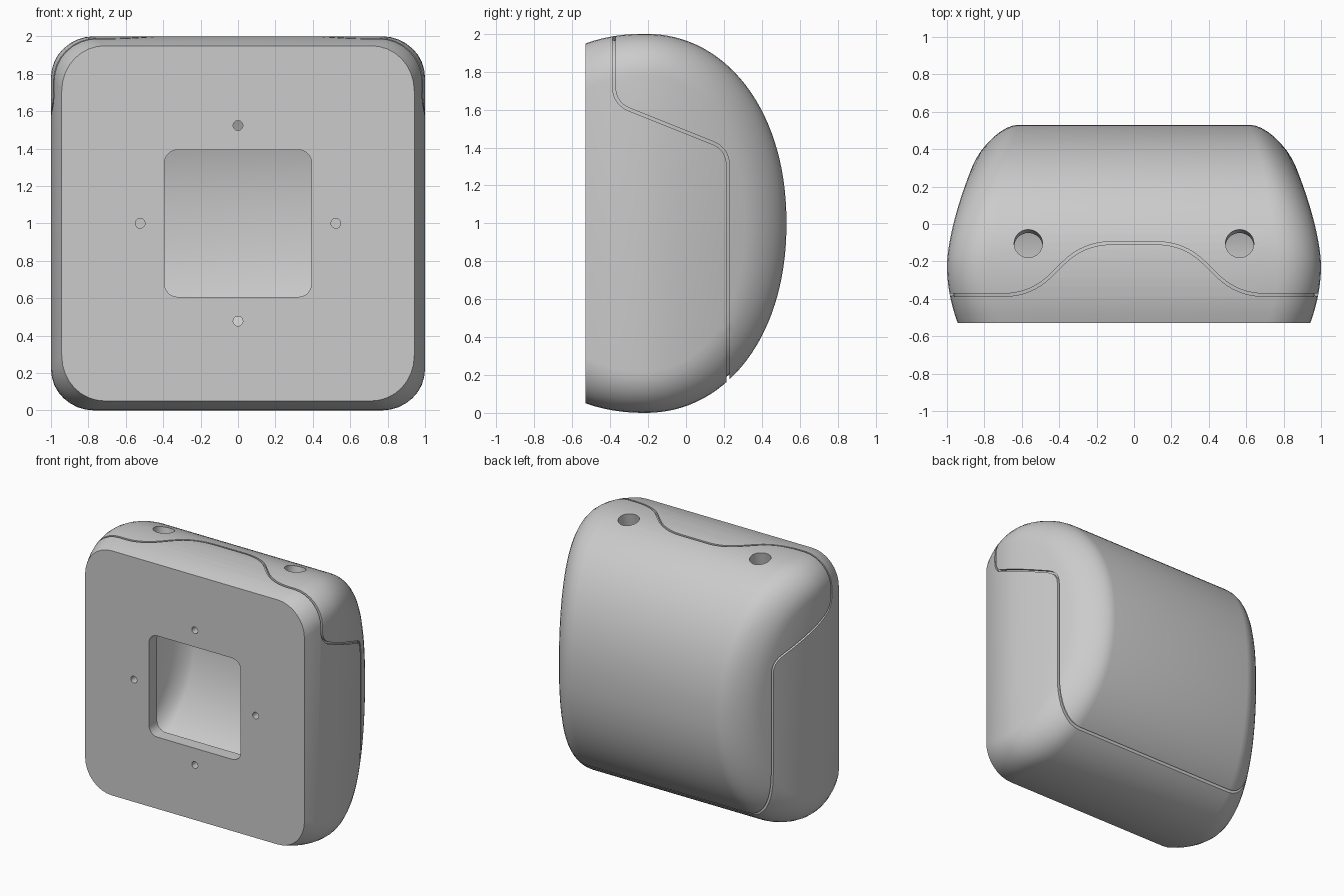
import bpy, bmesh
from math import sin, cos, acos, pi, radians, copysign
from mathutils import Vector

if "Cube" in bpy.data.objects:
    bpy.data.objects.remove(bpy.data.objects["Cube"], do_unlink=True)

FRONT, MID = -0.53, -0.22      # front plane and widest section
EDGE = 0.22                    # rounding of the side edges
POWER = 0.943                  # slightly fuller than an ellipse

grey = bpy.data.materials.new("light grey")
grey.use_nodes = True
grey.diffuse_color = (0.6, 0.6, 0.6, 1)
grey.node_tree.nodes["Principled BSDF"].inputs["Base Color"].default_value = grey.diffuse_color


def make_object(name, bm):
    bmesh.ops.recalc_face_normals(bm, faces=bm.faces)
    mesh = bpy.data.meshes.new(name)
    bm.to_mesh(mesh)
    bm.free()
    mesh.materials.append(grey)
    ob = bpy.data.objects.new(name, mesh)
    bpy.context.collection.objects.link(ob)
    return ob


def side_width(y):
    t = y - MID
    return 1 - 0.6 * t * t if t < 0 else 1 - 0.37 * t ** 1.57


def shell(name, inset=0.0, segs=72, steps=8):
    """Domed body: side profiles lofted across x, shrinking round the side edges."""
    bm = bmesh.new()
    angles = [k / steps * pi / 2 for k in range(steps + 1)]
    stations = [(-1, a) for a in reversed(angles)] + [(1, a) for a in angles]
    rings = []
    for side, a in stations:
        d = (EDGE - inset) * (1 - cos(a)) + inset
        limit = acos(-((MID - FRONT - inset) / (0.9 - d)) ** (1 / POWER))
        ring = []
        for i in range(segs + 1):
            p = limit * (2 * i / segs - 1)
            depth = 0.75 - d if cos(p) > 0 else 0.9 - d
            y = MID + depth * copysign(abs(cos(p)) ** POWER, cos(p))
            z = 1 + (1 - d) * copysign(abs(sin(p)) ** POWER, sin(p))
            rx = 0.23 - 0.085 * max(0, y) / 0.53 - inset
            x = side * (side_width(y) - inset - rx * (1 - sin(a)))
            ring.append(bm.verts.new((x, y, z)))
        rings.append(ring)
    for r, s in zip(rings, rings[1:]):
        for i in range(segs):
            bm.faces.new((r[i], r[i + 1], s[i + 1], s[i]))
    # side panels and flat front
    for r in (rings[0], rings[-1]):
        for i in range(segs // 2 - 1):
            bm.faces.new((r[i], r[i + 1], r[segs - i - 1], r[segs - i]))
        m = segs // 2
        bm.faces.new((r[m - 1], r[m], r[m + 1]))
    bm.faces.new([r[0] for r in rings] + [r[-1] for r in reversed(rings)])
    return make_object(name, bm)


def prism(name, outline, axis, lo, hi):
    """Extrude a 2D outline along an axis."""
    place = {"X": lambda u, v, w: (w, u, v),
             "Y": lambda u, v, w: (u, w, v),
             "Z": lambda u, v, w: (u, v, w)}[axis]
    bm = bmesh.new()
    ends = [[bm.verts.new(place(u, v, w)) for u, v in outline] for w in (lo, hi)]
    for e in ends:
        bm.faces.new(e)
    n = len(outline)
    for i in range(n):
        j = (i + 1) % n
        bm.faces.new((ends[0][i], ends[0][j], ends[1][j], ends[1][i]))
    ob = make_object(name, bm)
    ob.hide_render = True
    return ob


def circle(cx, cy, r, n=32):
    return [(cx + r * cos(2 * pi * i / n), cy + r * sin(2 * pi * i / n)) for i in range(n)]


def ribbon(points, trim, width=0.015):
    """Outline of a narrow band along a path with rounded corners."""
    pts = [Vector(p) for p in points]
    path = [pts[0]]
    for a, b, c in zip(pts, pts[1:], pts[2:]):
        p, q = b + (a - b).normalized() * trim, b + (c - b).normalized() * trim
        for k in range(9):
            t = k / 8
            path.append(p * (1 - t) ** 2 + b * 2 * t * (1 - t) + q * t * t)
    path.append(pts[-1])
    left, right = [], []
    for i, p in enumerate(path):
        t = (path[min(i + 1, len(path) - 1)] - path[max(i - 1, 0)]).normalized()
        n = Vector((-t.y, t.x)) * width / 2
        left.append(tuple(p + n))
        right.append(tuple(p - n))
    return left + right[::-1]


def cut(ob, tool, keep=False):
    bpy.context.view_layer.update()
    mod = ob.modifiers.new("cut", "BOOLEAN")
    mod.operation, mod.solver, mod.object = "DIFFERENCE", "EXACT", tool
    bpy.context.view_layer.objects.active = ob
    bpy.ops.object.modifier_apply(modifier=mod.name)
    if not keep:
        bpy.data.objects.remove(tool, do_unlink=True)


body = shell("housing")
core = shell("groove_floor", inset=0.02)
core.hide_render = True

# Seam grooves between the front frame and the back shell
side_path = ribbon([(-0.38, 1.74), (-0.38, 1.633), (0.222, 1.392), (0.222, 0.45)], 0.09)
top_path = ribbon([(-1.1, -0.38), (-0.55, -0.38), (-0.27, -0.102),
                   (0.27, -0.102), (0.55, -0.38), (1.1, -0.38)], 0.15)
bottom_path = ribbon([(-1.1, 0.222), (1.1, 0.222)], 0)
grooves = [prism("side_groove", side_path, "X", 0.5, 1.1),
           prism("side_groove", side_path, "X", -1.1, -0.5),
           prism("top_groove", top_path, "Z", 1.72, 2.1),
           prism("bottom_groove", bottom_path, "Z", -0.1, 0.5)]
for groove in grooves:
    cut(groove, core, keep=True)
    cut(body, groove)
bpy.data.objects.remove(core, do_unlink=True)

# Hollow interior with an even wall
cut(body, shell("interior", inset=0.1))

# Rounded square opening through the front wall
half, r = 0.393, 0.07
outline = []
for q, (sx, sz) in enumerate([(1, 1), (-1, 1), (-1, -1), (1, -1)]):
    for k in range(9):
        a = (q + k / 8) * pi / 2
        outline.append((sx * (half - r) + r * cos(a), 1 + sz * (half - r) + r * sin(a)))
cut(body, prism("front_opening", outline, "Y", -0.65, -0.3))

# Four small screw holes through the front wall
for k in range(4):
    a = k * pi / 2
    hole = circle(0.523 * cos(a), 1 + 0.523 * sin(a), 0.026, 24)
    cut(body, prism("screw_hole", hole, "Y", -0.6, -0.35))

# Two tilted holes through the top wall
for x in (-0.565, 0.565):
    hole = prism("top_hole", circle(0, 0, 0.076), "Z", -0.25, 0.2)
    hole.location = (x, -0.105, 1.985)
    hole.rotation_euler.x = -0.18
    cut(body, hole)

bpy.ops.object.select_all(action="DESELECT")
body.select_set(True)
bpy.context.view_layer.objects.active = body
bpy.ops.object.shade_smooth_by_angle(angle=radians(30))
